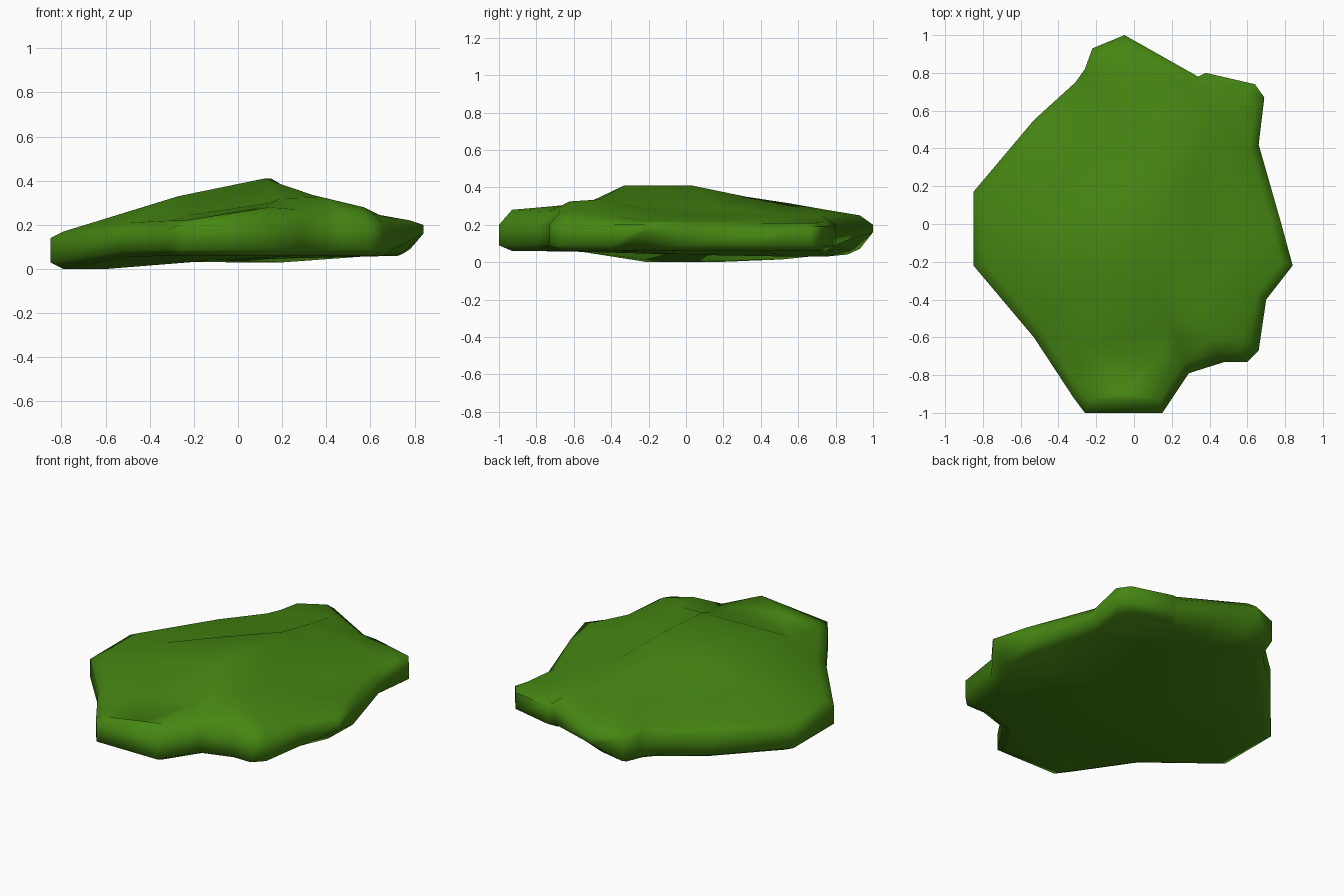
import bpy
import bmesh
from mathutils import Vector
from mathutils.geometry import delaunay_2d_cdt

cube = bpy.data.objects.get("Cube")
if cube:
    bpy.data.objects.remove(cube, do_unlink=True)

# Outline of the leafy mound: x, y, height of the rim edge, height of the crown edge
OUTLINE = [
    (-.85, .17, .14, .17), (-.85, -.22, .14, .17), (-.53, -.6, .17, .21),
    (-.32, -.92, .18, .22), (-.26, -1, .2, .22), (.15, -1, .2, .28),
    (.29, -.79, .2, .27), (.48, -.73, .2, .28), (.6, -.73, .2, .26),
    (.66, -.67, .2, .25), (.7, -.4, .2, .24), (.84, -.22, .2, .22),
    (.78, 0, .2, .22), (.66, .42, .16, .21), (.69, .67, .19, .21),
    (.64, .74, .19, .21), (.38, .8, .2, .22), (.34, .78, .2, .25),
    (-.05, 1, .2, .25), (-.22, .93, .2, .24), (-.26, .82, .2, .23),
    (-.31, .75, .18, .22), (-.53, .55, .17, .2)]

# Plateau, spine, hollows and lumps of the crown
CROWN = [
    (-.27, -.33, .33), (.12, -.33, .41), (.15, .03, .41), (-.23, .12, .31),
    (.08, .32, .35), (.1, .55, .315), (.1, .75, .28), (-.02, .53, .27),
    (-.28, .38, .21), (.34, -.2, .3), (.34, -.46, .335), (.19, -.52, .32),
    (.3, .2, .29), (.5, -.15, .27), (.5, .28, .24), (.42, .57, .25),
    (.55, .6, .21), (.38, -.62, .325), (.57, -.6, .28), (.15, -.7, .3),
    (-.05, -.9, .22), (-.25, -.65, .24), (-.5, 0, .25)]

# Low points of the underside
BELLY = [(0, .75, .03), (.2, .55, .03), (-.1, 0, .04), (-.6, -.1, 0)]


def is_tip(x, y):
    """The pointed ends are undercut more than the rest of the rim."""
    return x > .8 or y > .95


def underside(x, y):
    """Height of the gently tilted base."""
    if is_tip(x, y):
        return .07
    return .06 * min(1, max(0, (x + .7) / .7, -(y + .23) / .4))


def leaf_material():
    mat = bpy.data.materials.new("leaf green")
    mat.use_nodes = True
    color = (.06, .24, .006, 1)
    mat.diffuse_color = color
    bsdf = mat.node_tree.nodes["Principled BSDF"]
    bsdf.inputs["Base Color"].default_value = color
    bsdf.inputs["Roughness"].default_value = .9
    return mat


def fill_cap(bm, ring, inner):
    """Triangulate the area inside a ring through the given inner points."""
    verts = ring + [bm.verts.new(co) for co in inner]
    flat = [Vector((v.co.x, v.co.y)) for v in verts]
    border = [(i, (i + 1) % len(ring)) for i in range(len(ring))]
    result = delaunay_2d_cdt(flat, border, [], 1, 1e-5)
    faces, sources = result[2], result[3]
    for face in faces:
        bm.faces.new([verts[sources[i][0]] for i in face])


bm = bmesh.new()

# Four stacked rings form the rounded rim
rings = [[], [], [], []]
for x, y, rim, crown in OUTLINE:
    low = underside(x, y)
    tuck, lift = (.89, .09) if is_tip(x, y) else (.93, .03)
    levels = [(x * tuck, y * tuck, low), (x, y, low + lift),
              (x, y, rim), (x * .93, y * .93, crown)]
    for ring, co in zip(rings, levels):
        ring.append(bm.verts.new(co))

count = len(OUTLINE)
for low, high in zip(rings, rings[1:]):
    for i in range(count):
        j = (i + 1) % count
        bm.faces.new((low[i], low[j], high[j], high[i]))

# Underside and faceted crown
fill_cap(bm, rings[0], BELLY)
fill_cap(bm, rings[3], CROWN)

bmesh.ops.recalc_face_normals(bm, faces=bm.faces[:])
mesh = bpy.data.meshes.new("leafy_mound")
bm.to_mesh(mesh)
bm.free()
mesh.materials.append(leaf_material())

mound = bpy.data.objects.new("leafy_mound", mesh)
bpy.context.collection.objects.link(mound)
bpy.ops.object.select_all(action="DESELECT")
mound.select_set(True)
bpy.context.view_layer.objects.active = mound
bpy.ops.object.shade_smooth_by_angle(angle=1.2)
